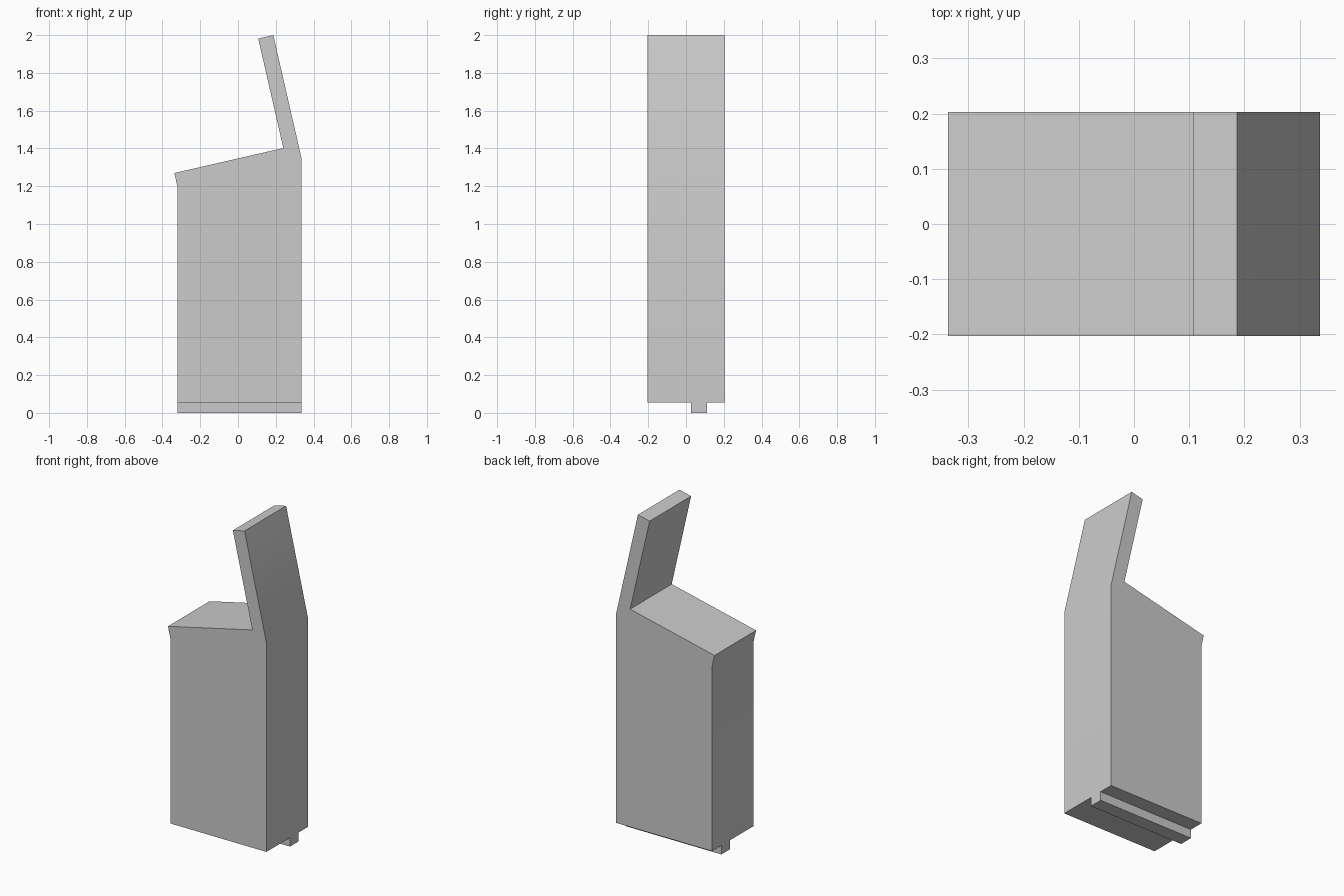
import bpy
import bmesh
from math import radians

cube = bpy.data.objects.get("Cube")
if cube:
    bpy.data.objects.remove(cube, do_unlink=True)

grey = bpy.data.materials.new("plain grey")
colour = (0.6, 0.6, 0.6, 1)
grey.diffuse_color = colour
grey.use_nodes = True
grey.node_tree.nodes["Principled BSDF"].inputs["Base Color"].default_value = colour


def extrude_profile(name, profile, y_front, y_back):
    """Extrude an (x, z) outline along y into a solid part."""
    bm = bmesh.new()
    face = bm.faces.new([bm.verts.new((x, y_front, z)) for x, z in profile])
    result = bmesh.ops.extrude_face_region(bm, geom=[face])
    for v in result["geom"]:
        if isinstance(v, bmesh.types.BMVert):
            v.co.y = y_back
    bmesh.ops.recalc_face_normals(bm, faces=bm.faces)
    mesh = bpy.data.meshes.new(name)
    bm.to_mesh(mesh)
    bm.free()
    mesh.materials.append(grey)
    obj = bpy.data.objects.new(name, mesh)
    bpy.context.collection.objects.link(obj)
    bpy.ops.object.select_all(action="DESELECT")
    obj.select_set(True)
    bpy.context.view_layer.objects.active = obj
    bpy.ops.object.shade_smooth_by_angle(angle=radians(30))
    return obj


left, right, half_depth, base = -0.32, 0.337, 0.203, 0.055

# Body with a sloping top and a leaning upright flap
extrude_profile("body_with_flap", [
    (left, base), (right, base), (right, 1.345), (0.187, 2.0),
    (0.107, 1.982), (0.24, 1.402), (-0.337, 1.27), (left, 1.195),
], -half_depth, half_depth)

# Narrow rail along the underside
extrude_profile("bottom_rail", [
    (left, 0), (right, 0), (right, base), (left, base),
], 0.027, 0.112)
